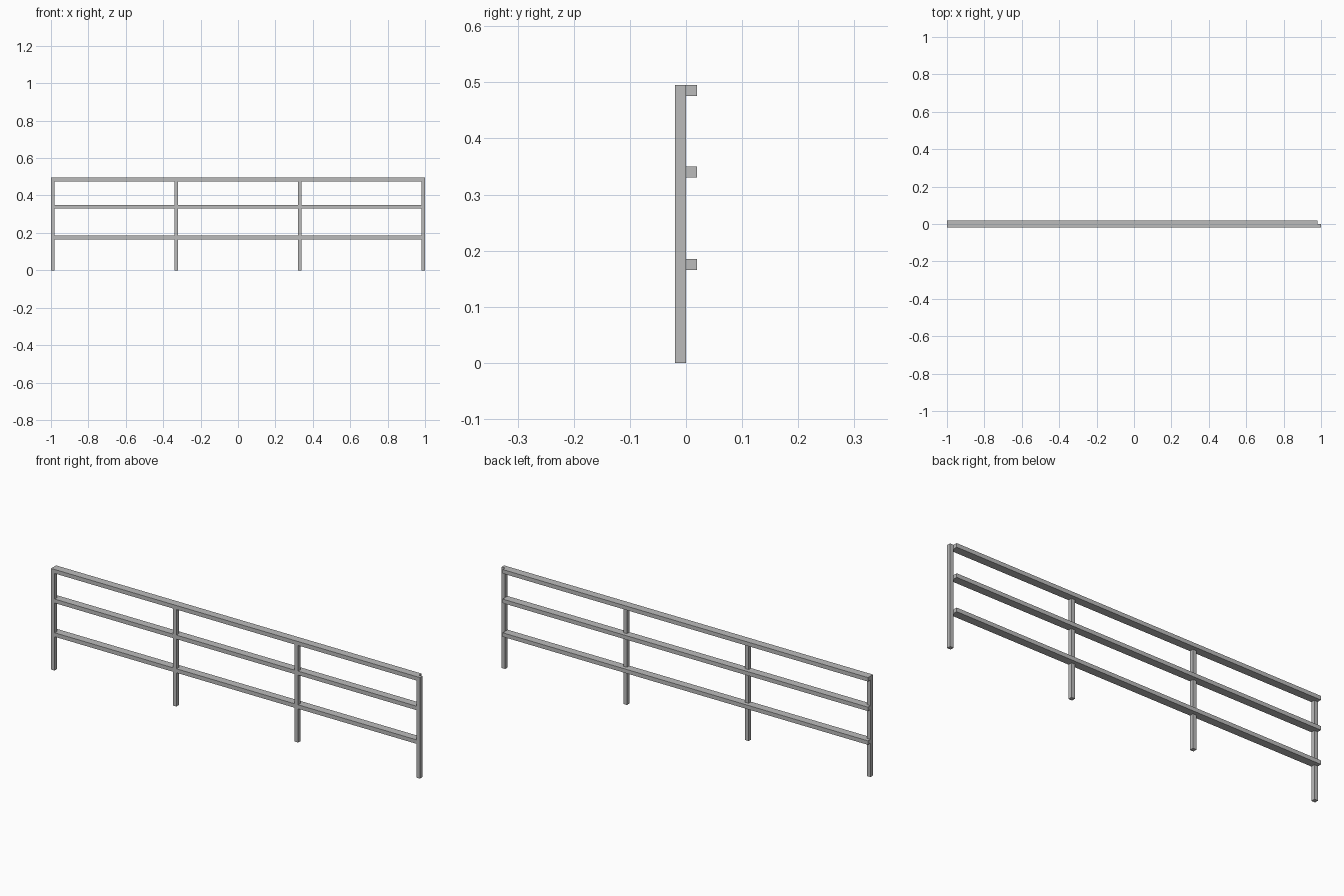
import bpy

if "Cube" in bpy.data.objects:
    bpy.data.objects.remove(bpy.data.objects["Cube"])

# One plain grey for the whole fence
grey = bpy.data.materials.new("metal_grey")
grey.diffuse_color = (0.5, 0.5, 0.5, 1)
grey.use_nodes = True
grey.node_tree.nodes["Principled BSDF"].inputs["Base Color"].default_value = grey.diffuse_color


def box(name, x0, x1, y0, y1, z0, z1):
    bpy.ops.mesh.primitive_cube_add(
        size=1, location=((x0 + x1) / 2, (y0 + y1) / 2, (z0 + z1) / 2))
    ob = bpy.context.object
    ob.name = name
    ob.dimensions = (x1 - x0, y1 - y0, z1 - z0)
    bpy.ops.object.transform_apply(location=False, rotation=False, scale=True)
    ob.data.materials.append(grey)


T = 0.0195      # thickness of the square posts
TOP = 0.495     # fence height

# Four evenly spaced posts
for i in range(4):
    x = -1 + i * (2 - T) / 3
    box(f"post_{i + 1}", x, x + T, -T, 0, 0, TOP)

# Three rails, flush with the post fronts and standing out behind
for name, z in (("bottom_rail", 0.185), ("middle_rail", 0.35), ("top_rail", TOP)):
    box(name, -1, 1 - T, -T, T, z - T, z)
